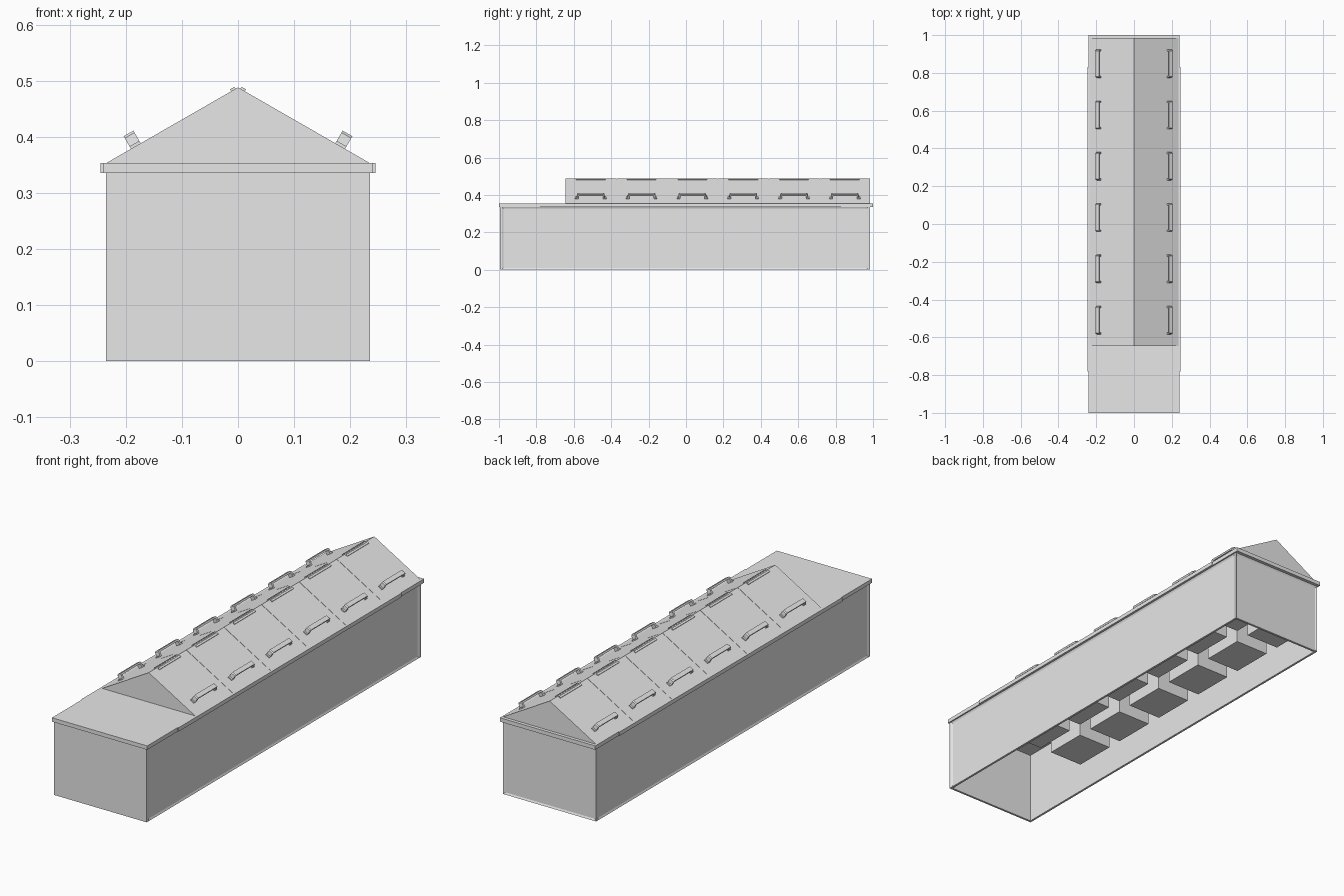
import bpy, bmesh, math
from mathutils import Vector

cube = bpy.data.objects.get("Cube")
if cube:
    bpy.data.objects.remove(cube, do_unlink=True)

grey = bpy.data.materials.new("light_grey")
grey.use_nodes = True
grey.diffuse_color = (0.8, 0.8, 0.8, 1)
grey.node_tree.nodes["Principled BSDF"].inputs["Base Color"].default_value = (0.8, 0.8, 0.8, 1)

WIDTH, FRONT, BACK = 0.235, -0.995, 0.985
SLAB_LOW, SLAB_TOP, RIDGE = 0.335, 0.353, 0.488
ROOF_FRONT, LIDS = -0.645, 6
STEP = (BACK - ROOF_FRONT) / LIDS
PITCH = math.atan2(RIDGE - SLAB_TOP, WIDTH)
SLOPE = math.hypot(RIDGE - SLAB_TOP, WIDTH)


def finish(bm, name):
    bmesh.ops.recalc_face_normals(bm, faces=bm.faces)
    mesh = bpy.data.meshes.new(name)
    bm.to_mesh(mesh)
    bm.free()
    mesh.materials.append(grey)
    obj = bpy.data.objects.new(name, mesh)
    bpy.context.collection.objects.link(obj)
    return obj


def extrude(name, points, offset):
    """Solid made by sweeping a closed outline along a vector."""
    bm = bmesh.new()
    face = bm.faces.new([bm.verts.new(p) for p in points])
    moved = bmesh.ops.extrude_face_region(bm, geom=[face])["geom"]
    verts = [g for g in moved if isinstance(g, bmesh.types.BMVert)]
    bmesh.ops.translate(bm, verts=verts, vec=offset)
    # the starting face stays as the closing cap
    return finish(bm, name)


def box(name, x0, x1, y0, y1, z0, z1, panel=None):
    """Box; panel gives the outward direction of a recessed, framed face."""
    bm = bmesh.new()
    bmesh.ops.create_cube(bm, size=1)
    for v in bm.verts:
        v.co = ((x0 + x1) / 2 + v.co.x * (x1 - x0),
                (y0 + y1) / 2 + v.co.y * (y1 - y0),
                (z0 + z1) / 2 + v.co.z * (z1 - z0))
    bm.normal_update()
    if panel:
        faces = [f for f in bm.faces if f.normal.dot(Vector(panel)) > 0.9]
        bmesh.ops.inset_region(bm, faces=faces, thickness=0.012, depth=0)
        bmesh.ops.translate(bm, verts=faces[0].verts, vec=Vector(panel) * -0.004)
    return finish(bm, name)


def on_roof(side, u, y, n):
    """Point u down the slope from the ridge and n above it."""
    c, s = math.cos(PITCH), math.sin(PITCH)
    return Vector((side * (u * c + n * s), y, RIDGE - u * s + n * c))


def roof_part(name, side, u0, u1, outline):
    """Sweep a (y, height) outline down the slope."""
    pts = [on_roof(side, u0, y, n) for y, n in outline]
    extrude(name, pts, on_roof(side, u1, 0, 0) - on_roof(side, u0, 0, 0))


# Hollow base, open underneath
T = 0.01
box("front_wall", -WIDTH, WIDTH, FRONT, FRONT + T, 0, SLAB_LOW)
box("back_wall", -WIDTH, WIDTH, BACK - T, BACK, 0, SLAB_LOW, (0, 1, 0))
for side, label in ((1, "left"), (-1, "right")):
    x0, x1 = sorted((side * (WIDTH - T), side * WIDTH))
    box(label + "_wall", x0, x1, FRONT + T, BACK - T, 0, SLAB_LOW, (side, 0, 0))
    x0, x1 = sorted((side * 0.24, side * 0.245))
    box(label + "_edge_strip", x0, x1, -0.78, 0.83, SLAB_LOW, SLAB_TOP)

# Counter slab
box("counter_top", -0.241, 0.241, -1, 1, SLAB_LOW, SLAB_TOP)

# Gabled core below the lids
LID = 0.002
extrude("roof_core", [(-WIDTH + LID, ROOF_FRONT, SLAB_TOP), (WIDTH - LID, ROOF_FRONT, SLAB_TOP),
                      (0, ROOF_FRONT, RIDGE - LID)], Vector((0, BACK - ROOF_FRONT, 0)))

# Bins hanging inside, with a lid, hinge and handle over each
for i in range(LIDS):
    y = ROOF_FRONT + STEP * (i + 0.5)
    for side, label in ((1, "left"), (-1, "right")):
        tag = f"{label}_{i + 1}"
        x = side * 0.115
        box("bin_" + tag, x - 0.085, x + 0.085, y - 0.1, y + 0.1, 0.113, SLAB_LOW)
        a = y - STEP / 2 + (0.001 if i else 0)
        b = y + STEP / 2 - (0.001 if i < LIDS - 1 else 0)
        roof_part("lid_" + tag, side, 0, SLOPE, [(a, -LID), (b, -LID), (b, 0), (a, 0)])
        roof_part("hinge_" + tag, side, 0.005, 0.014,
                  [(y - 0.078, 0), (y + 0.078, 0), (y + 0.078, 0.004), (y - 0.078, 0.004)])
        # bracket outline: foot, leg and grip, mirrored about the middle
        half = [(0.064, 0.018), (0.066, 0), (0.083, 0), (0.083, 0.005),
                (0.075, 0.005), (0.073, 0.022), (0.068, 0.026)]
        outline = [(y + d, n) for d, n in half] + [(y - d, n) for d, n in reversed(half)]
        roof_part("handle_" + tag, side, 0.2, 0.22, outline)
